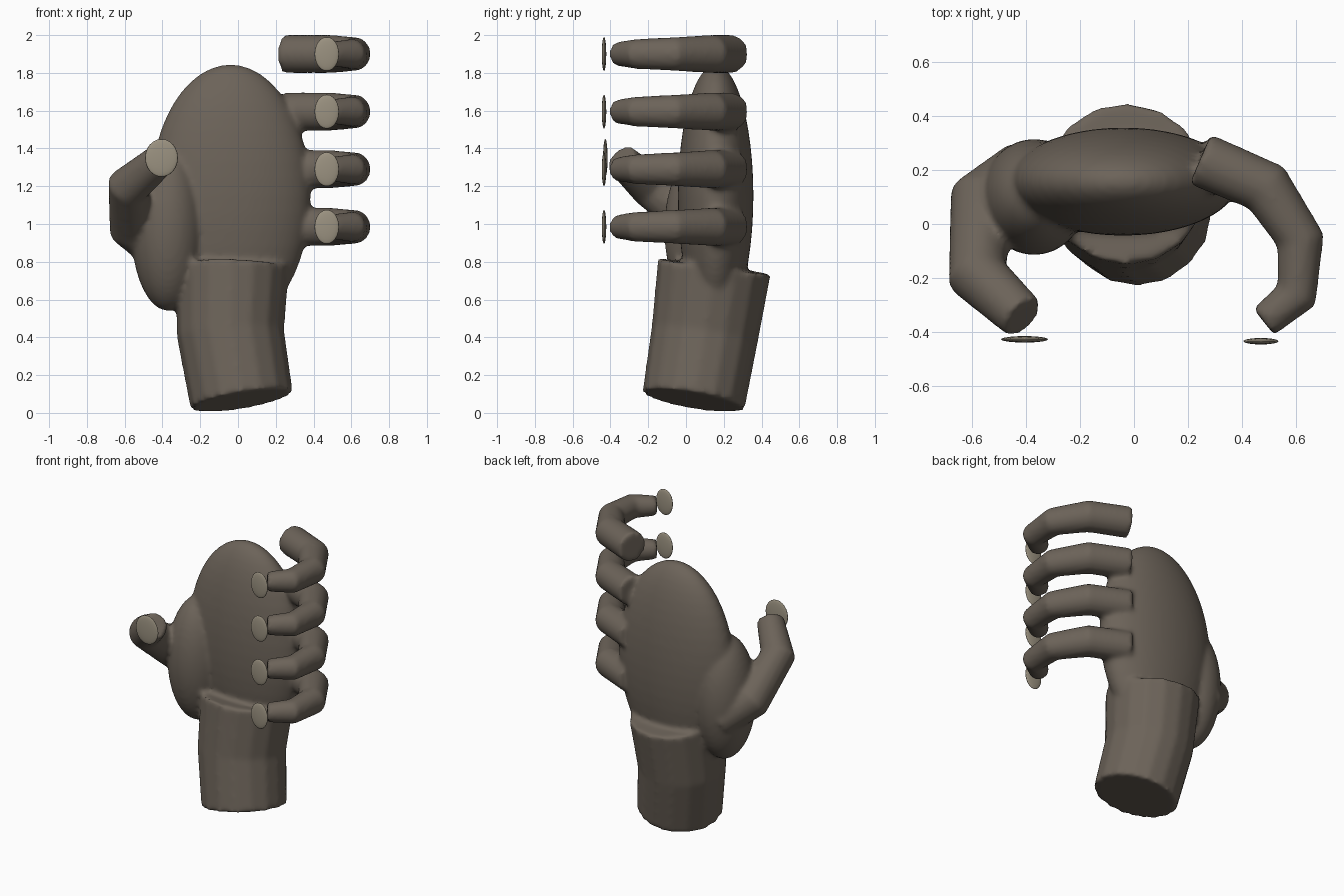
import bpy

if "Cube" in bpy.data.objects:
    bpy.data.objects.remove(bpy.data.objects["Cube"])


def ellipsoid(name, loc, scale, seg=48, rings=24):
    bpy.ops.mesh.primitive_uv_sphere_add(segments=seg, ring_count=rings, radius=1, location=loc)
    ob = bpy.context.object
    ob.name = name
    ob.scale = scale
    bpy.ops.object.transform_apply(location=False, rotation=False, scale=True)
    bpy.ops.object.shade_smooth()
    return ob


def tube(name, pts):
    # pts: (x, y, z, radius)
    cu = bpy.data.curves.new(name, 'CURVE')
    cu.dimensions = '3D'
    cu.bevel_depth = 1.0
    cu.bevel_resolution = 6
    cu.use_fill_caps = True
    sp = cu.splines.new('POLY')
    sp.points.add(len(pts) - 1)
    for p, (x, y, z, r) in zip(sp.points, pts):
        p.co = (x, y, z, 1)
        p.radius = r
    ob = bpy.data.objects.new(name, cu)
    bpy.context.collection.objects.link(ob)
    bpy.ops.object.select_all(action='DESELECT')
    ob.select_set(True)
    bpy.context.view_layer.objects.active = ob
    bpy.ops.object.convert(target='MESH')
    return bpy.context.object


# palm and thumb mound
palm = ellipsoid("hand", (-0.04, 0.157, 1.15), (0.425, 0.2, 0.695))
parts = [palm, ellipsoid("thumb_mound", (-0.37, 0.10, 0.97), (0.195, 0.215, 0.43))]

# wrist stump
parts.append(tube("wrist", [(0.02, 0.04, 0.065, 0.275), (-0.04, 0.10, 0.42, 0.285),
                            (-0.03, 0.15, 0.775, 0.302)]))

# thumb
parts.append(tube("thumb", [(-0.40, 0.19, 0.86, 0.125), (-0.565, 0.08, 0.99, 0.125),
                            (-0.58, -0.19, 1.20, 0.113), (-0.412, -0.345, 1.34, 0.088)]))

# four curled fingers with nail discs
finger = [(0.245, 0.24, 0.102), (0.49, 0.135, 0.102), (0.617, -0.06, 0.09),
          (0.602, -0.265, 0.08), (0.48, -0.362, 0.064)]
for i in range(4):
    z = 1.9 - 0.305 * i
    parts.append(tube("finger", [(x, y, z, r) for x, y, r in finger]))
    ellipsoid("finger_nail", (0.47, -0.434, z), (0.065, 0.012, 0.09), 24, 12)
ellipsoid("thumb_nail", (-0.405, -0.427, 1.35), (0.087, 0.012, 0.10), 24, 12)

# fuse the flesh into one soft skin
bpy.ops.object.select_all(action='DESELECT')
for p in parts:
    p.select_set(True)
bpy.context.view_layer.objects.active = palm
bpy.ops.object.join()
rm = palm.modifiers.new("fuse", 'REMESH')
rm.mode = 'VOXEL'
rm.voxel_size = 0.016
rm.use_smooth_shade = True
sm = palm.modifiers.new("soften", 'SMOOTH')
sm.factor = 0.5
sm.iterations = 6

# greyish brown skin
skin = bpy.data.materials.new("skin")
skin.diffuse_color = (0.15, 0.125, 0.10, 1)
skin.use_nodes = True
skin.node_tree.nodes["Principled BSDF"].inputs["Base Color"].default_value = skin.diffuse_color
nail = bpy.data.materials.new("nail")
nail.diffuse_color = (0.33, 0.29, 0.22, 1)
nail.use_nodes = True
nail.node_tree.nodes["Principled BSDF"].inputs["Base Color"].default_value = nail.diffuse_color
for ob in bpy.data.objects:
    ob.data.materials.clear()
    ob.data.materials.append(skin if ob == palm else nail)
